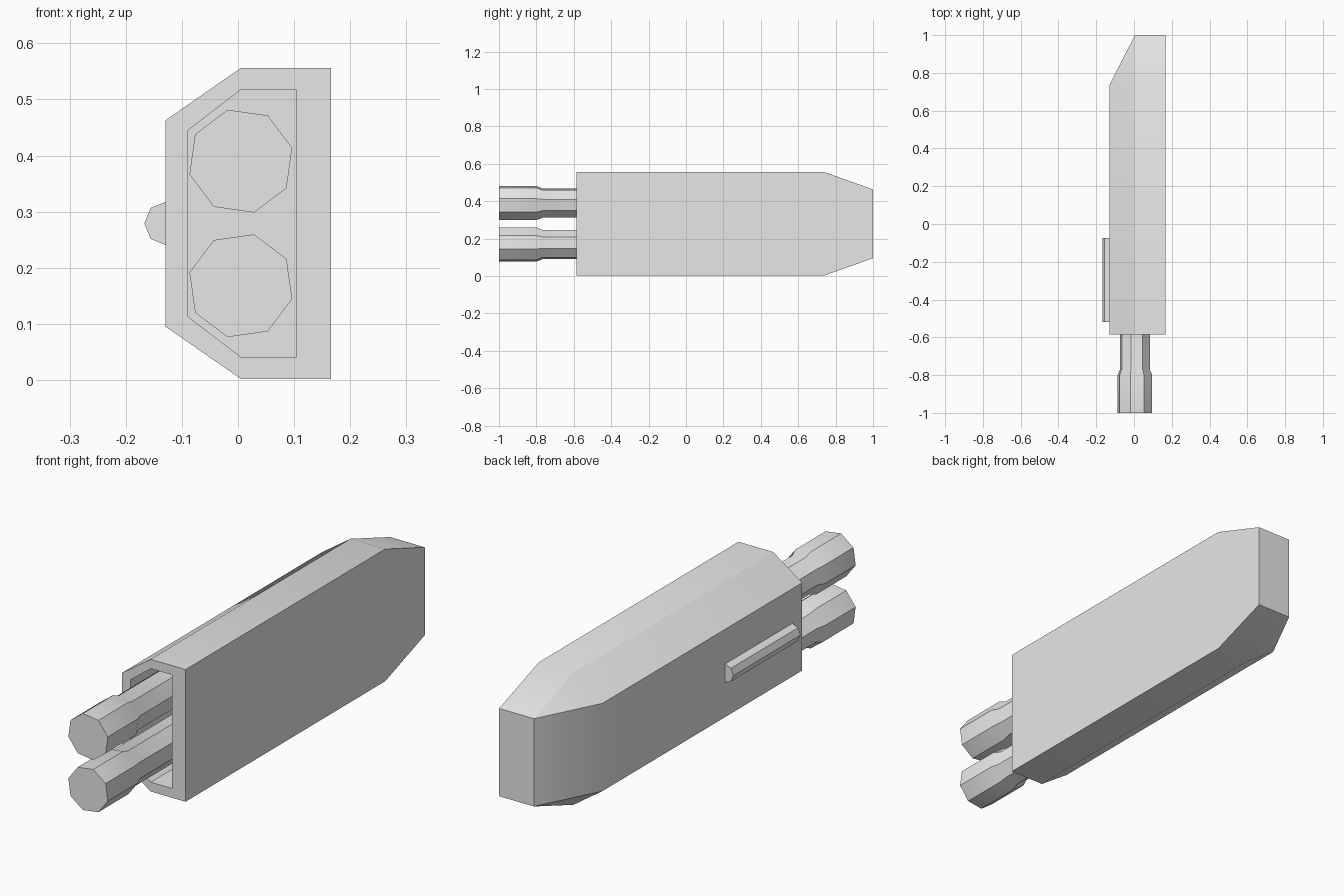
import bpy
import bmesh
import math

cube = bpy.data.objects.get("Cube")
if cube:
    bpy.data.objects.remove(cube, do_unlink=True)

grey = bpy.data.materials.new("plain grey")
grey.use_nodes = True
grey.diffuse_color = (0.8, 0.8, 0.8, 1)
grey.node_tree.nodes["Principled BSDF"].inputs["Base Color"].default_value = (0.8, 0.8, 0.8, 1)

MID = 0.279  # height of the horizontal symmetry plane


def loft(name, sections):
    """Skin matching (x, z) outlines placed along y, and cap both ends."""
    bm = bmesh.new()
    rings = [[bm.verts.new((x, y, z)) for x, z in outline] for y, outline in sections]
    for a, b in zip(rings, rings[1:]):
        for i in range(len(a)):
            j = (i + 1) % len(a)
            bm.faces.new((a[i], a[j], b[j], b[i]))
    bm.faces.new(rings[0])
    bm.faces.new(rings[-1])
    bmesh.ops.remove_doubles(bm, verts=bm.verts, dist=0.0001)
    bmesh.ops.recalc_face_normals(bm, faces=bm.faces)
    mesh = bpy.data.meshes.new(name)
    bm.to_mesh(mesh)
    bm.free()
    mesh.materials.append(grey)
    obj = bpy.data.objects.new(name, mesh)
    bpy.context.collection.objects.link(obj)
    bpy.ops.object.select_all(action='DESELECT')
    obj.select_set(True)
    bpy.context.view_layer.objects.active = obj
    bpy.ops.object.shade_smooth_by_angle(angle=math.radians(30))
    return obj


def mirrored(half):
    """Complete an upper half outline below the symmetry plane."""
    return half + [(x, 2 * MID - z) for x, z in reversed(half)]


def octagon(x, z, radius, turn):
    angles = [math.radians(turn + 45 * i) for i in range(8)]
    return [(x + radius * math.cos(a), z + radius * math.sin(a)) for a in angles]


# Housing: recessed front socket, chamfered body and tapered back
outer = mirrored([(-0.129, 0.463), (0.005, 0.556), (0.166, 0.556)])
inner = mirrored([(-0.089, 0.445), (0.005, 0.517), (0.104, 0.517)])
tip = mirrored([(0.005, 0.463), (0.005, 0.463), (0.166, 0.463)])
loft("housing", [(-0.3, inner), (-0.585, inner), (-0.585, outer), (0.738, outer), (1.0, tip)])

# Twin rods with thicker ends
for name, side in (("upper_rod", 1), ("lower_rod", -1)):
    z = MID + side * 0.111
    thick, thin = (octagon(0.005, z, r, side * 14.5) for r in (0.0945, 0.081))
    loft(name, [(-1.0, thick), (-0.8, thick), (-0.768, thin), (-0.29, thin)])

# Small rail on the side
rail = octagon(-0.128, MID, 0.039, 0)
loft("side_rail", [(-0.52, rail), (-0.075, rail)])
